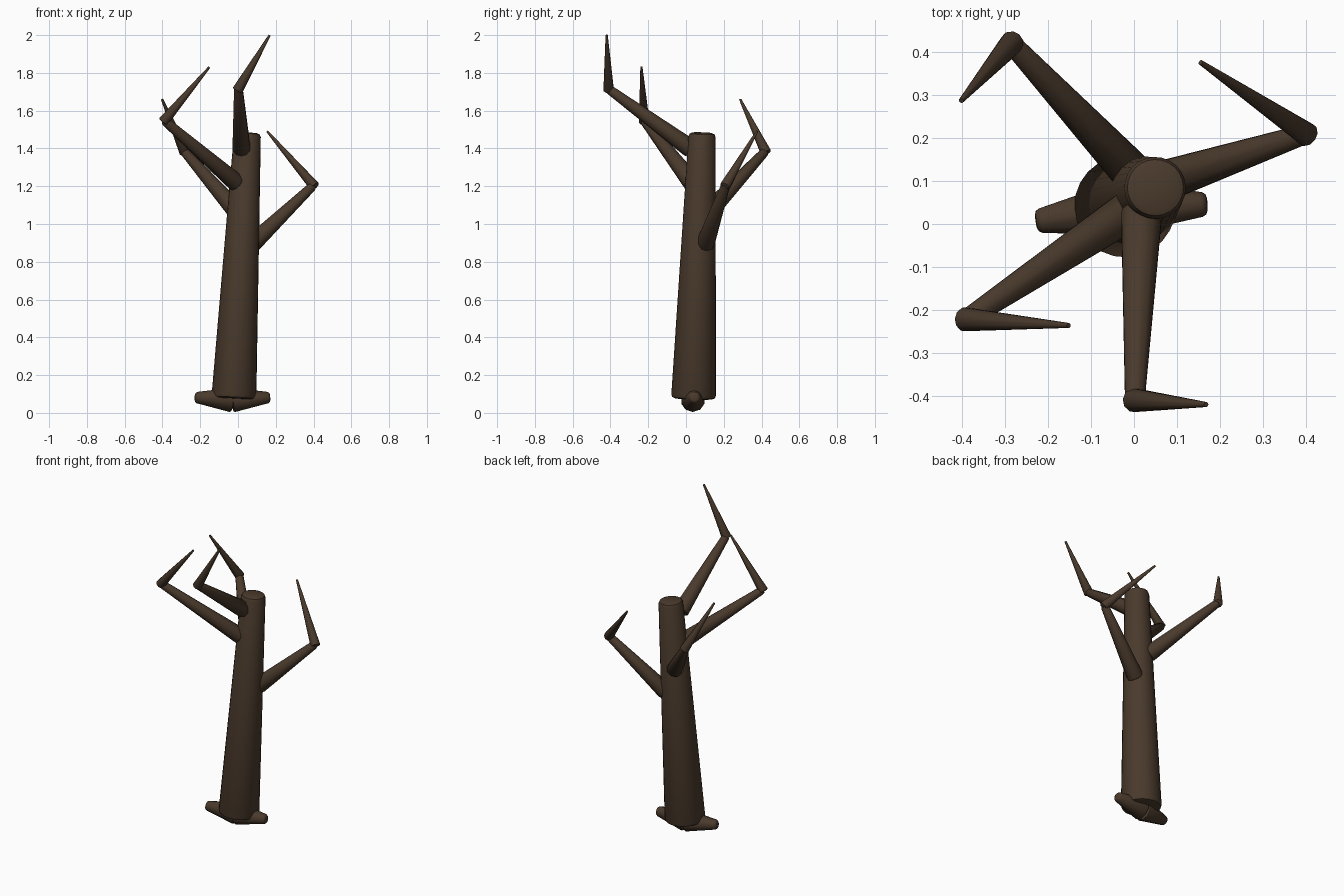
import bpy, bmesh, math
from mathutils import Vector

if "Cube" in bpy.data.objects:
    bpy.data.objects.remove(bpy.data.objects["Cube"])

bark = bpy.data.materials.new("dark_bark")
bark.diffuse_color = (0.068, 0.042, 0.025, 1)
bark.use_nodes = True
bark.node_tree.nodes["Principled BSDF"].inputs["Base Color"].default_value = bark.diffuse_color


def limb(name, a, b, r0, r1, sides=10, round_end=0.012):
    """Tapered round limb from a to b with softened end rims."""
    a, b = Vector(a), Vector(b)
    axis = b - a
    bm = bmesh.new()
    bmesh.ops.create_cone(bm, cap_ends=True, segments=sides,
                          radius1=r0, radius2=r1, depth=axis.length)
    # soften the rims wide enough to take a bevel
    rims = [e for e in bm.edges
            if abs(e.verts[0].co.z - e.verts[1].co.z) < 1e-5
            and e.verts[0].co.xy.length > round_end * 1.5]
    bmesh.ops.bevel(bm, geom=rims, offset=round_end, segments=2,
                    profile=0.5, affect='EDGES')
    rot = axis.to_track_quat('Z', 'Y').to_matrix()
    for v in bm.verts:
        v.co = rot @ v.co + (a + b) / 2
    me = bpy.data.meshes.new(name)
    bm.to_mesh(me)
    bm.free()
    me.materials.append(bark)
    ob = bpy.data.objects.new(name, me)
    bpy.context.collection.objects.link(ob)
    bpy.ops.object.select_all(action='DESELECT')
    ob.select_set(True)
    bpy.context.view_layer.objects.active = ob
    bpy.ops.object.shade_smooth_by_angle(angle=math.radians(40))
    return ob


# Leaning trunk
limb("trunk", (-0.022, 0.04, 0.075), (0.05, 0.085, 1.483), 0.119, 0.071, 24, 0.02)

# Branches: start, elbow, twig tip
branches = {
    "right": ((0.07, 0.10, 0.89), (0.40, 0.21, 1.205), (0.155, 0.376, 1.49)),
    "front": ((0.018, 0.03, 1.395), (0.002, -0.41, 1.715), (0.168, -0.42, 2.0)),
    "left": ((-0.005, 0.035, 1.215), (-0.39, -0.222, 1.548), (-0.152, -0.236, 1.83)),
    "back": ((-0.005, 0.12, 1.065), (-0.285, 0.42, 1.385), (-0.402, 0.287, 1.66)),
}
for side, (start, elbow, tip) in branches.items():
    limb(side + "_branch", start, elbow, 0.05, 0.024)
    back = (Vector(elbow) - Vector(tip)).normalized() * 0.012
    limb(side + "_twig", Vector(elbow) + back, tip, 0.029, 0.006, round_end=0.007)

# Two stubby roots spreading from under the trunk
heart = (-0.03, 0.037, 0.068)
limb("left_root", heart, (-0.228, 0.006, 0.082), 0.066, 0.028)
limb("right_root", heart, (0.17, 0.046, 0.082), 0.066, 0.028)
